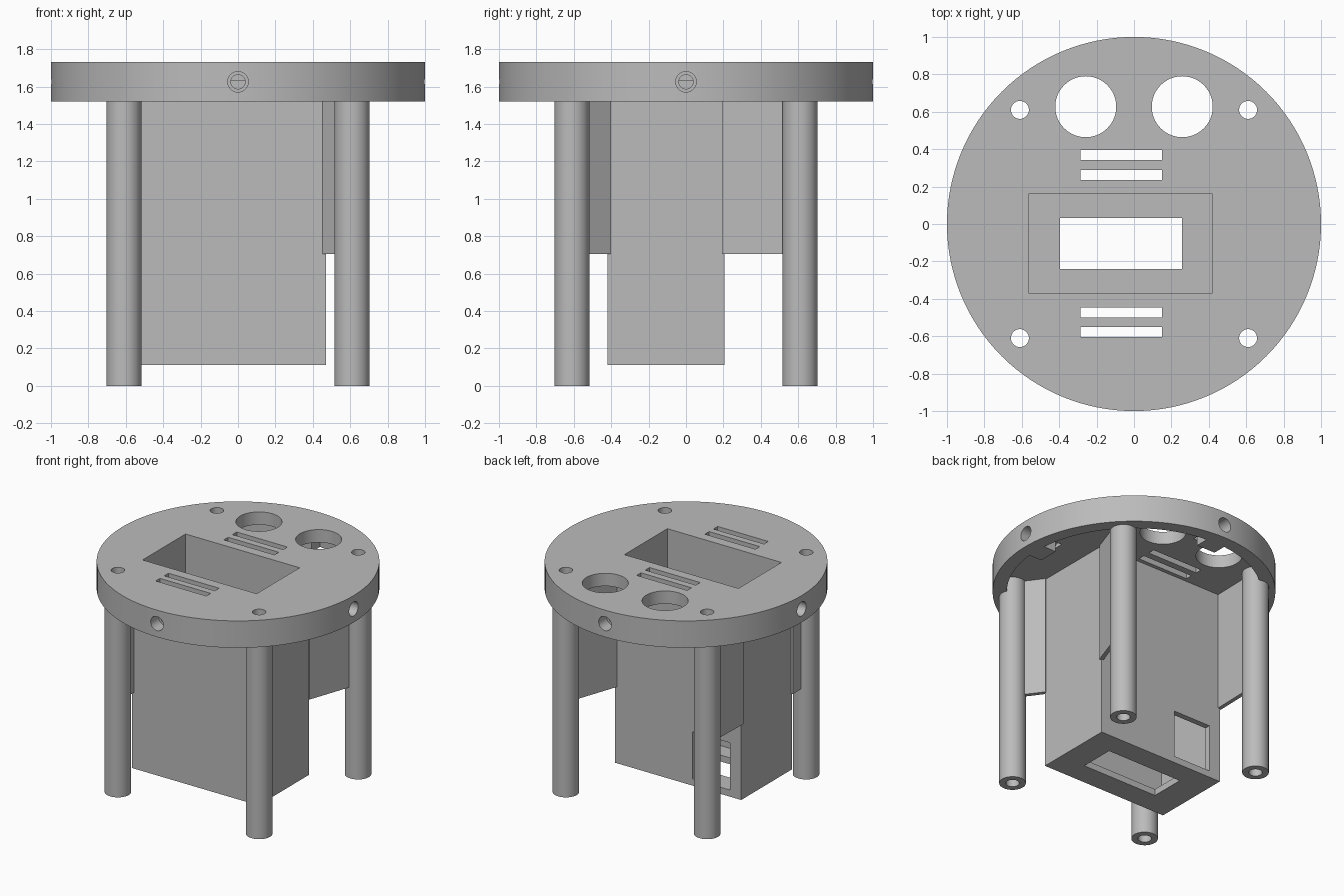
import bpy, bmesh
from math import pi, radians, cos, sin
from mathutils import Vector, Matrix

cube = bpy.data.objects.get("Cube")
if cube:
    bpy.data.objects.remove(cube, do_unlink=True)

grey = bpy.data.materials.new("plain grey")
grey.use_nodes = True
colour = (0.5, 0.5, 0.5, 1)
grey.diffuse_color = colour
grey.node_tree.nodes["Principled BSDF"].inputs["Base Color"].default_value = colour


def finish(name, bm):
    bmesh.ops.recalc_face_normals(bm, faces=bm.faces)
    mesh = bpy.data.meshes.new(name)
    bm.to_mesh(mesh)
    bm.free()
    mesh.materials.append(grey)
    obj = bpy.data.objects.new(name, mesh)
    bpy.context.collection.objects.link(obj)
    return obj


def block(name, x, y, z):
    bm = bmesh.new()
    bmesh.ops.create_cube(bm, size=1)
    for v in bm.verts:
        v.co = [lo + (c + 0.5) * (hi - lo) for c, (lo, hi) in zip(v.co, (x, y, z))]
    return finish(name, bm)


def rod(name, start, end, radius, sides=48):
    start, end = Vector(start), Vector(end)
    axis = end - start
    bm = bmesh.new()
    bmesh.ops.create_cone(bm, cap_ends=True, segments=sides, radius1=radius,
                          radius2=radius, depth=axis.length)
    turn = Vector((0, 0, 1)).rotation_difference(axis).to_matrix().to_4x4()
    bm.transform(Matrix.Translation((start + end) / 2) @ turn)
    return finish(name, bm)


def select(obj):
    bpy.ops.object.select_all(action='DESELECT')
    obj.select_set(True)
    bpy.context.view_layer.objects.active = obj


def combine(obj, tool, operation='DIFFERENCE'):
    tool.hide_render = True
    mod = obj.modifiers.new("shape", 'BOOLEAN')
    mod.operation = operation
    mod.solver = 'EXACT'
    mod.object = tool
    select(obj)
    bpy.ops.object.modifier_apply(modifier=mod.name)
    bpy.data.objects.remove(tool, do_unlink=True)


def smooth(obj):
    select(obj)
    bpy.ops.object.shade_smooth_by_angle(angle=radians(30))


TOP, CEILING, RIM = 1.73, 1.63, 1.52
LEG = 0.61
corners = [(sx, sy) for sx in (-1, 1) for sy in (-1, 1)]
box_x, box_y = (-0.62, 0.47), (-0.42, 0.205)
well_x, well_y = (-0.565, 0.42), (-0.37, 0.16)

# Round deck, hollow underneath
deck = rod("deck", (0, 0, RIM), (0, 0, TOP), 1, 128)
combine(deck, rod("recess", (0, 0, 1.4), (0, 0, CEILING), 0.9, 128))

# Bosses inside the rim with stepped screw holes
sides = [(1, 0), (0, 1), (-1, 0), (0, -1)]
for dx, dy in sides:
    xs = sorted((0.79 * dx - 0.08 * abs(dy), 0.95 * dx + 0.08 * abs(dy)))
    ys = sorted((0.79 * dy - 0.08 * abs(dx), 0.95 * dy + 0.08 * abs(dx)))
    combine(deck, block("boss", xs, ys, (RIM, 1.66)), 'UNION')
for dx, dy in sides:
    for inner, radius in ((0.9, 0.055), (0.7, 0.038)):
        combine(deck, rod("screw_hole", (dx * inner, dy * inner, 1.625),
                          (dx * 1.1, dy * 1.1, 1.625), radius, 32))

# Deck openings: well, slots, two round holes and leg bores
combine(deck, block("well_cut", well_x, well_y, (1.4, 2)))
for y in (0.342, 0.235, -0.5, -0.605):
    combine(deck, block("slot", (-0.287, 0.15), (y, y + 0.053), (1.4, 2)))
for x in (-0.258, 0.258):
    combine(deck, rod("round_hole", (x, 0.627, 1.4), (x, 0.627, 2), 0.163, 64))
for sx, sy in corners:
    combine(deck, rod("bore", (sx * LEG, sy * LEG, 1.4), (sx * LEG, sy * LEG, 2), 0.048, 32))
smooth(deck)

# Deep box with an open floor and a rear window
box = block("box", box_x, box_y, (0.11, CEILING))
combine(box, block("inside", well_x, well_y, (0.16, 2)))
combine(box, block("floor_opening", (-0.395, 0.257), (-0.24, 0.032), (0, 0.3)))
combine(box, block("rear_window", (-0.525, -0.2), (0.1, 0.3), (0.162, 0.53)))

# Hollow legs, each tied to the nearest box corner by a thin web
for sx, sy in corners:
    label = ("left" if sx > 0 else "right") + ("_front" if sy < 0 else "_back")
    foot = Vector((sx * LEG, sy * LEG, 0))
    leg = rod(label + "_leg", foot, foot + Vector((0, 0, CEILING)), 0.094)
    combine(leg, rod("bore", foot - Vector((0, 0, 1)), foot + Vector((0, 0, 2)), 0.048, 32))
    smooth(leg)
    corner = Vector((box_x[sx > 0], box_y[sy > 0], 0))
    span = corner - foot
    web = block(label + "_web", (0.07, span.length + 0.008), (-0.0155, 0.0155), (0.705, CEILING))
    turn = Vector((1, 0, 0)).rotation_difference(span).to_matrix().to_4x4()
    web.data.transform(Matrix.Translation(foot) @ turn)
